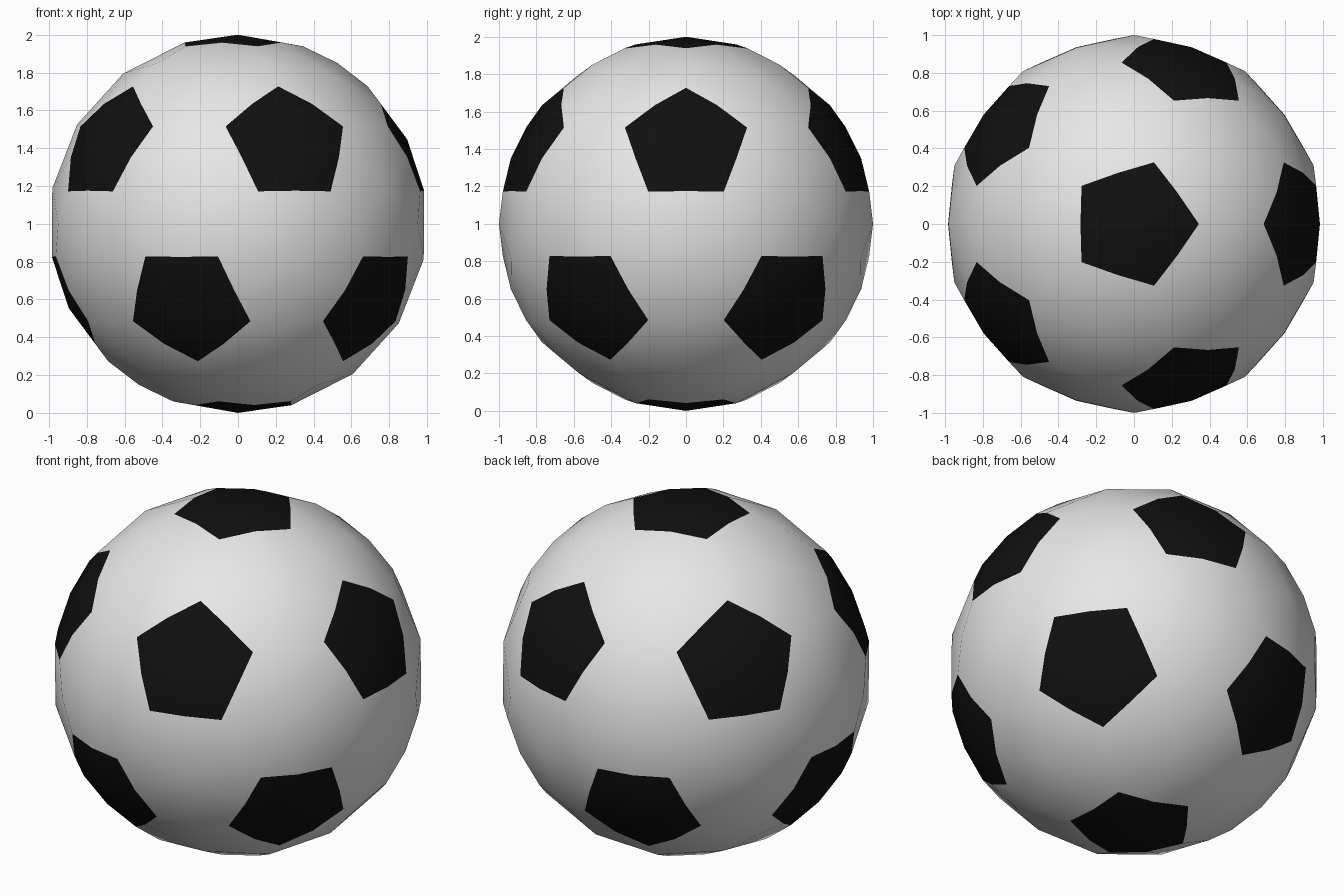
import bpy
import bmesh

cube = bpy.data.objects.get("Cube")
if cube:
    bpy.data.objects.remove(cube, do_unlink=True)


def make_material(name, value):
    mat = bpy.data.materials.new(name)
    mat.use_nodes = True
    color = (value, value, value, 1.0)
    mat.diffuse_color = color
    mat.node_tree.nodes["Principled BSDF"].inputs["Base Color"].default_value = color
    return mat


# Truncated icosahedron: cut every corner a third of the way along its edges
bm = bmesh.new()
bmesh.ops.create_icosphere(bm, subdivisions=1, radius=1.0)
bmesh.ops.bevel(bm, geom=bm.verts[:] + bm.edges[:], offset=100 / 3,
                offset_type='PERCENT', segments=1, profile=0.5,
                affect='VERTICES')

# Pentagons are black, hexagons white
for face in bm.faces:
    face.material_index = 1 if len(face.verts) == 5 else 0

# Halve the seams, fan each panel from its centre and inflate to a sphere
bmesh.ops.bisect_edges(bm, edges=bm.edges[:], cuts=1)
bmesh.ops.poke(bm, faces=bm.faces[:])
for vert in bm.verts:
    vert.co.normalize()
bmesh.ops.recalc_face_normals(bm, faces=bm.faces[:])
for face in bm.faces:
    face.smooth = True

mesh = bpy.data.meshes.new("ball")
bm.to_mesh(mesh)
bm.free()
mesh.materials.append(make_material("white_panel", 0.8))
mesh.materials.append(make_material("black_panel", 0.005))

ball = bpy.data.objects.new("ball", mesh)
ball.location.z = 1.0
bpy.context.collection.objects.link(ball)
